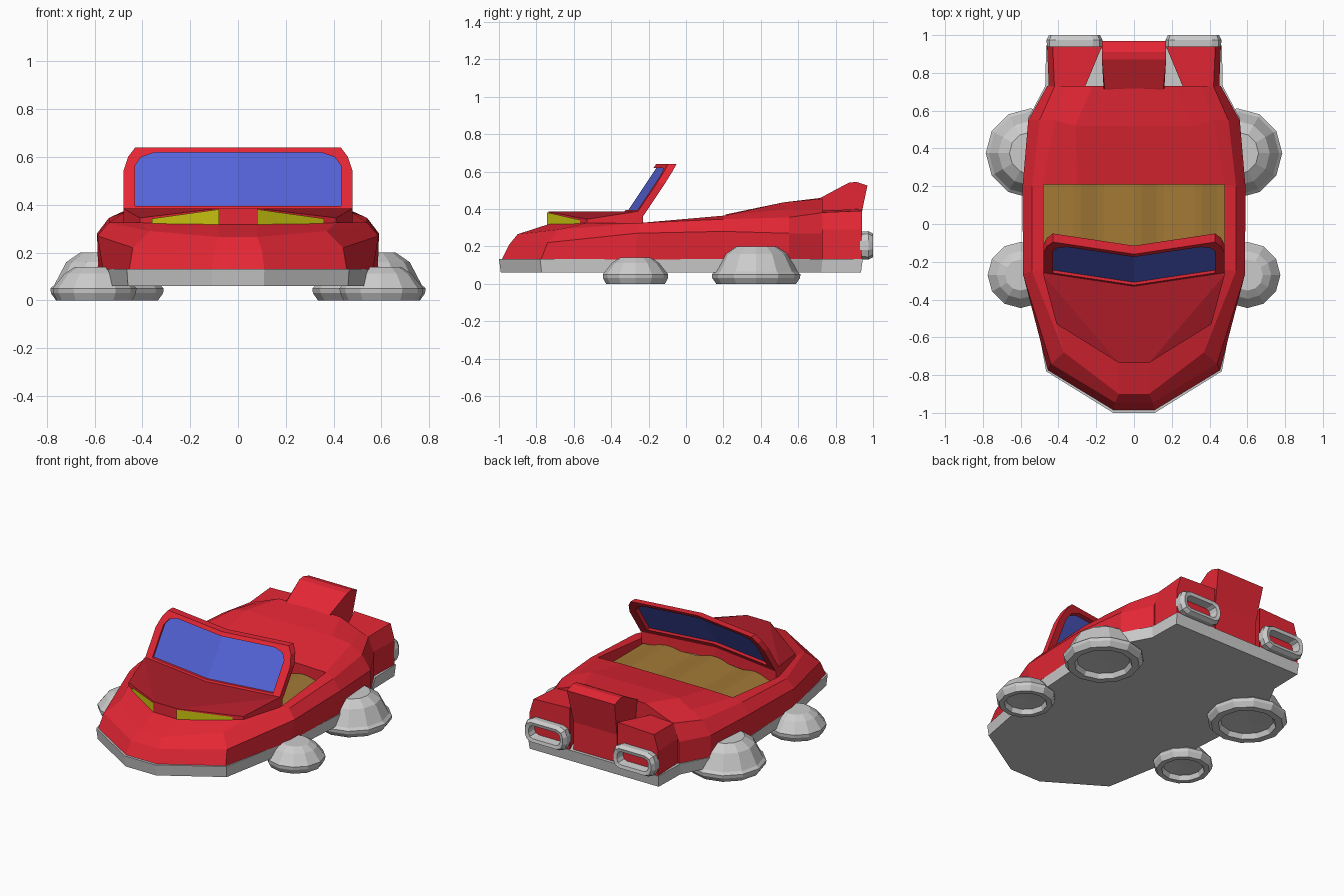
import bpy, bmesh
from math import sin, cos, pi

if "Cube" in bpy.data.objects:
    bpy.data.objects.remove(bpy.data.objects["Cube"])


def material(name, color):
    m = bpy.data.materials.new(name)
    m.diffuse_color = (*color, 1)
    m.use_nodes = True
    m.node_tree.nodes["Principled BSDF"].inputs["Base Color"].default_value = m.diffuse_color
    return m


RED = material("red", (0.78, 0.02, 0.035))
DARK = material("dark red", (0.42, 0.012, 0.022))
BLUE = material("blue", (0.09, 0.125, 0.68))
YELLOW = material("yellow", (0.62, 0.58, 0.005))
BROWN = material("brown", (0.36, 0.19, 0.035))


def build(name, grids=(), faces=(), mat=None, mirror=True, closed=False):
    """Grids are rows of points joined by quads; faces are single polygons."""
    bm = bmesh.new()
    for rows in grids:
        vs = [[bm.verts.new(p) for p in row] for row in rows]
        n = len(vs[0])
        for a, b in zip(vs, vs[1:]):
            for i in range(n if closed else n - 1):
                j = (i + 1) % n
                bm.faces.new((a[i], a[j], b[j], b[i]))
    for f in faces:
        bm.faces.new([bm.verts.new(p) for p in f])
    bmesh.ops.remove_doubles(bm, verts=bm.verts, dist=0.0005)
    bmesh.ops.dissolve_degenerate(bm, edges=bm.edges, dist=0.0005)
    bmesh.ops.recalc_face_normals(bm, faces=bm.faces)
    me = bpy.data.meshes.new(name)
    bm.to_mesh(me)
    bm.free()
    ob = bpy.data.objects.new(name, me)
    bpy.context.collection.objects.link(ob)
    if mat:
        me.materials.append(mat)
    if mirror:
        ob.modifiers.new("mirror", 'MIRROR')
    return ob


# Grey skirt under the body
half = [(.11, -1), (.465, -.78), (.56, -.27), (.59, .2), (.565, .55), (.47, .73), (.465, .945)]
plan = half + [(-x, y) for x, y in reversed(half)]
low = [(x * .99, y * .99, .06) for x, y in plan]
top = [(x, y, .132) for x, y in plan]
build("skirt", [[low, top]], [low, top], mirror=False, closed=True)

# Body shell: each station runs from the skirt up to the inner top edge
stations = [
    [(0, -.985, .13), (0, -.945, .21), (0, -.90, .265), (0, -.73, .32)],
    [(.11, -.985, .13), (.10, -.945, .21), (.08, -.90, .265), (.08, -.73, .32)],
    [(.455, -.775, .13), (.44, -.74, .22), (.37, -.68, .29), (.41, -.53, .325)],
    [(.565, -.27, .13), (.588, -.265, .27), (.54, -.25, .325), (.48, -.24, .32)],
    [(.585, .2, .13), (.59, .2, .28), (.54, .2, .345), (.48, .21, .365)],
    [(.56, .55, .13), (.56, .55, .27), (.50, .55, .355), (.42, .55, .40)],
    [(.46, .73, .13), (.46, .73, .27), (.42, .73, .38), (.36, .73, .40)],
]
deck = [
    [(.48, .21, .25), (.3, .21, .25), (0, .21, .25)],
    [(.48, .21, .365), (.3, .21, .37), (0, .21, .37)],
    [(.42, .55, .40), (.31, .52, .435), (0, .52, .435)],
    [(.36, .73, .40), (.22, .73, .455), (0, .73, .46)],
]
cockpit_wall = [[s[3], (s[3][0], s[3][1], .25)] for s in stations[3:5]]
tail = stations[-1] + deck[-1][1:] + [(0, .73, .13)]
build("body", [stations, deck, cockpit_wall], [tail], RED)

# Raised hood with cowl and lights set in its slanted front
hood_top = [(0, -.735, .385), (.08, -.735, .385), (.41, -.53, .345), (.48, -.27, .385),
            (.48, -.23, .385), (0, -.30, .385)]
hood_low = [(x, y, .29) for x, y, z in hood_top]
build("hood_sides", [[hood_low[:5], hood_top[:5]], [hood_low[4:], hood_top[4:]]], (), RED)
build("hood_top", (), [[hood_top[i] for i in (0, 1, 5)], [hood_top[i] for i in (1, 2, 3)],
                       [hood_top[i] for i in (1, 3, 4, 5)]], DARK)
build("headlight", (), [[(.08, -.742, .318), (.36, -.568, .32), (.36, -.568, .342),
                         (.08, -.742, .381)]], YELLOW)


# Raked, V-shaped windshield
def screen(pts, back=0):
    return [(x, -.33 + (z - .385) * .667 + .15 * x + back, z) for x, z in pts]


outer = [(0, .365), (.48, .365), (.48, .54), (.46, .60), (.43, .64), (0, .64)]
inner = [(0, .395), (.43, .395), (.43, .565), (.405, .60), (.35, .618), (0, .618)]
build("windshield_frame", [[screen(outer), screen(inner), screen(inner, .045),
                            screen(outer, .045), screen(outer)]], (), RED)
build("windshield_glass", (), [screen(inner, .015)], BLUE)

# Padded bench across the cockpit
xs = [-.48 + .96 * i / 24 for i in range(25)]
build("seat", [[[(x, y, .295 + .015 * cos(2 * pi * x / .32)) for x in xs] for y in (-.29, .215)]],
      (), BROWN, mirror=False)


# Tail pods
def pod(x0, x1, y, h):
    return [(x0, y, .13), (x1, y, .13), (x1, y, .29), (x1 - .03, y, h - .01), (x0, y, h)]


ends = [pod(.27, .45, .70, .39), pod(.17, .46, .94, .40)]
build("tail_pod", [ends], ends, RED, closed=True)

# Spoiler with its central support
side = [(.62, .13), (.62, .40), (.72, .46), (.87, .54), (.91, .545), (.97, .525), (.925, .31), (.925, .13)]
wing = [[(s * (.17 if z > .5 else .155), y, z) for y, z in side] for s in (-1, 1)]
build("spoiler", [wing], wing, RED, mirror=False, closed=True)


# Rounded rectangular exhaust rings
def ring(w, h, r, y):
    return [(.315 + sx * (w - r) + r * cos(a), y, .205 + sz * (h - r) + r * sin(a))
            for k, (sx, sz) in enumerate([(1, 1), (-1, 1), (-1, -1), (1, -1)])
            for a in [(k + t / 2) * pi / 2 for t in range(3)]]


build("exhaust", [[ring(.145, .073, .05, .93), ring(.148, .076, .05, .975), ring(.135, .063, .045, 1.0),
                   ring(.112, .042, .03, .995), ring(.105, .036, .03, .942)]], closed=True)


# Hover pads: turned domes with a hollow underside
def pad(name, cx, cy, r, h):
    profile = [(0, h), (.47, h), (.72, h * .8), (.93, .065), (1, .05), (.99, .03),
               (.90, 0), (.72, 0), (.66, .03), (0, .035)]
    rows = [[(cx + r * k * cos(i * pi / 6), cy + r * k * sin(i * pi / 6), z) for i in range(12)]
            for k, z in profile]
    build(name, [rows], closed=True)


pad("front_hover_pad", .60, -.27, .175, .14)
pad("rear_hover_pad", .548, .375, .237, .2)
